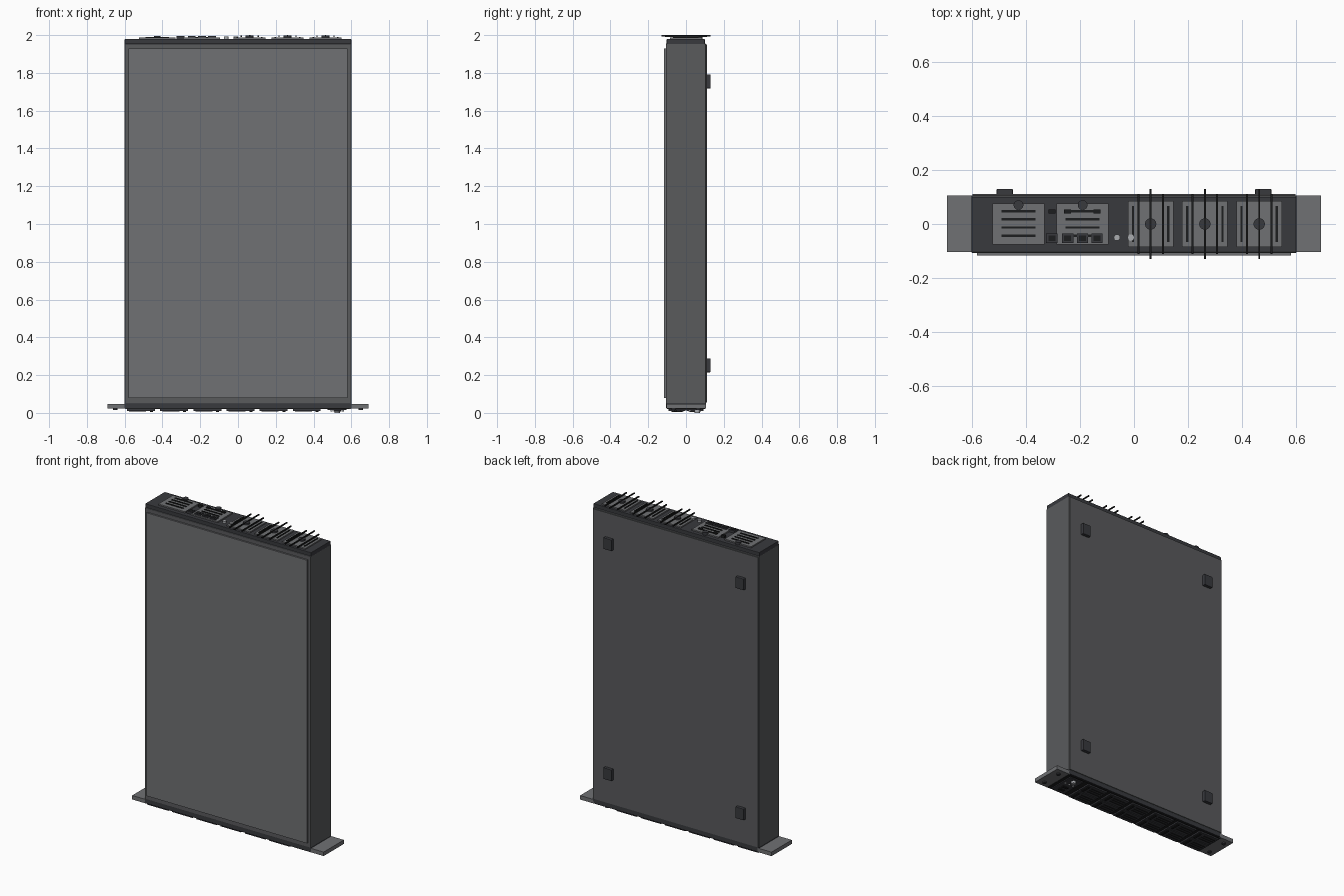
import bpy, math

if "Cube" in bpy.data.objects:
    bpy.data.objects.remove(bpy.data.objects["Cube"])


def material(name, v, blue=1.08):
    m = bpy.data.materials.new(name)
    m.diffuse_color = (v, v * 1.03, v * blue, 1)
    m.use_nodes = True
    m.node_tree.nodes["Principled BSDF"].inputs["Base Color"].default_value = m.diffuse_color
    return m


STEEL = material("steel_grey", 0.10)
PANEL = material("panel_grey", 0.16)
DARK = material("dark_grey", 0.04, 1.2)
BLACK = material("black", 0.012)
LIGHT = material("light_grey", 0.4)


def box(name, x, y, z, mat, bevel=0):
    """Box from (min, max) ranges on every axis."""
    bpy.ops.mesh.primitive_cube_add(size=1, location=[(r[0] + r[1]) / 2 for r in (x, y, z)])
    o = bpy.context.object
    o.name = name
    o.scale = [r[1] - r[0] for r in (x, y, z)]
    bpy.ops.object.transform_apply(location=False, rotation=False, scale=True)
    o.data.materials.append(mat)
    if bevel:
        b = o.modifiers.new("bevel", 'BEVEL')
        b.width, b.segments = bevel, 2
    return o


def slab(name, cx, cy, w, d, z, mat):
    """Box centred on cx, cy with a z range."""
    return box(name, (cx - w / 2, cx + w / 2), (cy - d / 2, cy + d / 2), z, mat)


def disc(name, cx, cy, r, z, mat):
    bpy.ops.mesh.primitive_cylinder_add(vertices=24, radius=r, depth=z[1] - z[0],
                                        location=(cx, cy, (z[0] + z[1]) / 2))
    o = bpy.context.object
    o.name = name
    o.data.materials.append(mat)
    bpy.ops.object.shade_smooth_by_angle(angle=math.radians(40))
    return o


# Chassis, covers and end caps
box("chassis", (-0.6, 0.6), (-0.107, 0.105), (0.05, 1.955), STEEL, 0.003)
box("back_cover", (-0.597, 0.597), (0.1, 0.11), (0.055, 1.95), STEEL)
box("front_cover", (-0.58, 0.58), (-0.117, -0.1), (0.08, 1.93), PANEL)
box("rear_cap", (-0.6, 0.6), (-0.102, 0.1), (1.95, 1.979), DARK, 0.003)
box("face_frame", (-0.6, 0.6), (-0.105, 0.105), (0.026, 0.055), DARK)

# Mounting ears with screws
for s in (-1, 1):
    box("mounting_ear", sorted((s * 0.59, s * 0.692)), (-0.104, 0.105), (0.022, 0.048), PANEL)
    for y in (-0.065, 0.065):
        disc("ear_screw", s * 0.65, y, 0.012, (0.014, 0.024), DARK)

# Drive bays on the bottom face
box("bay_backing", (-0.597, 0.597), (-0.1, 0.1), (0.02, 0.028), BLACK)
for c in range(6):
    x = -0.5135 + c * 0.1755
    for y in (-0.048, 0.048):
        slab("drive_tray", x, y, 0.148, 0.09, (0.011, 0.022), DARK)
        slab("tray_latch", x + 0.055, y, 0.016, 0.06, (0.006, 0.012), BLACK)
        for i in (-1, 0, 1):
            slab("tray_vent", x - 0.018, y + i * 0.02, 0.09, 0.006, (0.008, 0.012), BLACK)

# Control strip beside the bays
slab("control_strip", 0.525, 0, 0.1, 0.18, (0.014, 0.022), DARK)
disc("power_button", 0.525, 0.06, 0.015, (0.0, 0.016), LIGHT)
for i in range(3):
    disc("status_light", 0.495 + i * 0.03, 0.02, 0.006, (0.008, 0.016), LIGHT)
for y in (-0.02, -0.055):
    slab("front_port", 0.525, y, 0.04, 0.016, (0.008, 0.016), BLACK)

# Power supplies on the top face
for x in (-0.427, -0.19):
    slab("power_supply", x, 0, 0.192, 0.15, (1.975, 1.987), PANEL)
    for i in range(4):
        slab("supply_vent", x, 0.047 - i * 0.03, 0.126, 0.009, (1.985, 1.991), BLACK)
    disc("supply_knob", x, 0.07, 0.018, (1.975, 1.996), DARK)

# Connectors and indicator lights
for x in (-0.304, -0.245, -0.191, -0.137):
    slab("network_port", x, -0.053, 0.041, 0.034, (1.976, 1.994), DARK)
    slab("port_opening", x, -0.053, 0.026, 0.02, (1.99, 1.996), BLACK)
for x in (-0.304, -0.245, -0.137):
    slab("small_port", x, 0.046, 0.026, 0.015, (1.976, 1.995), BLACK)
for x in (-0.063, -0.012):
    disc("indicator_light", x, -0.05, 0.012, (1.976, 1.992), LIGHT)

# Fan modules with guard bars
for x in (0.0615, 0.262, 0.463):
    slab("fan_plate", x, 0, 0.168, 0.17, (1.975, 1.987), PANEL)
    disc("fan_hub", x, 0, 0.021, (1.98, 1.997), DARK)
    slab("fan_centre_bar", x, 0, 0.007, 0.26, (1.993, 2.0), BLACK)
    for s in (-1, 1):
        slab("fan_guard_bar", x + s * 0.045, 0, 0.007, 0.222, (1.989, 1.997), BLACK)
        slab("fan_vent", x + s * 0.065, 0, 0.008, 0.132, (1.985, 1.991), BLACK)

# Pads on the back
for x in (-0.478, 0.478):
    for z in (0.252, 1.755):
        box("back_pad", (x - 0.03, x + 0.03), (0.105, 0.13), (z - 0.037, z + 0.037), DARK, 0.003)
